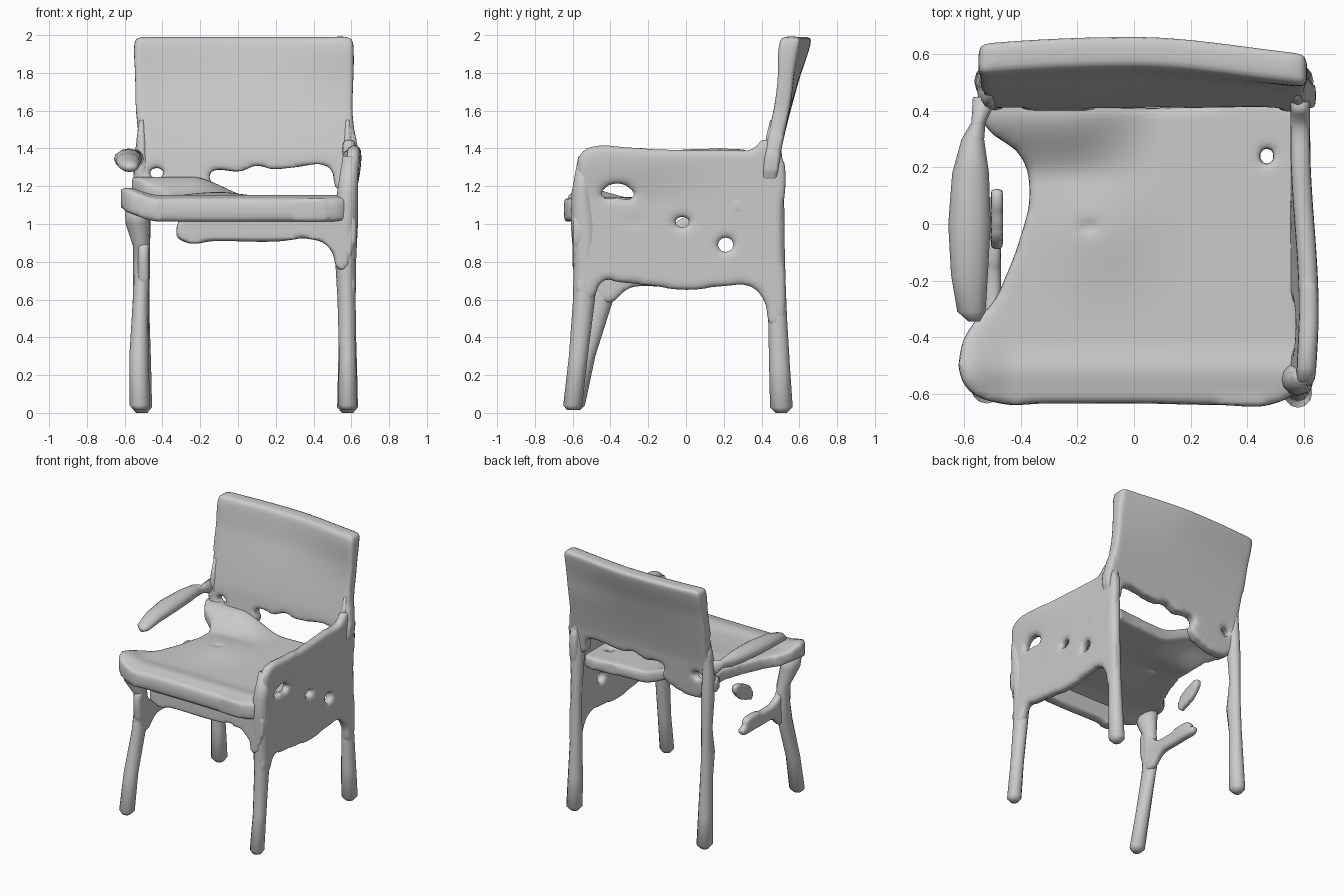
import bpy, bmesh, math
from mathutils import Vector


def add(name, mesh):
    ob = bpy.data.objects.new(name, mesh)
    bpy.context.collection.objects.link(ob)
    return ob


def baked(ob):
    dg = bpy.context.evaluated_depsgraph_get()
    dg.update()
    me = bpy.data.meshes.new_from_object(ob.evaluated_get(dg))
    bpy.data.objects.remove(ob)
    return me


def smooth(me):
    for p in me.polygons:
        p.use_smooth = True


def plate(name, outlines, half, warp):
    """Soft slab from a closed outline plus holes; warp places (a, b, t) in space."""
    cu = bpy.data.curves.new(name + "_outline", 'CURVE')
    cu.dimensions, cu.fill_mode, cu.extrude, cu.resolution_u = '2D', 'BOTH', half, 5
    for pts in outlines:
        sp = cu.splines.new('BEZIER')
        sp.bezier_points.add(len(pts) - 1)
        sp.use_cyclic_u = True
        for bp, (a, b) in zip(sp.bezier_points, pts):
            bp.co = (a, b, 0)
            bp.handle_left_type = bp.handle_right_type = 'AUTO'
    me = baked(add(name + "_outline", cu))
    bm = bmesh.new()
    bm.from_mesh(me)
    bmesh.ops.remove_doubles(bm, verts=bm.verts, dist=1e-5)
    bm.to_mesh(me)
    bm.free()
    tmp = add(name + "_raw", me)
    rm = tmp.modifiers.new("remesh", 'REMESH')
    rm.mode, rm.voxel_size = 'VOXEL', 0.02
    sm = tmp.modifiers.new("soften", 'SMOOTH')
    sm.factor, sm.iterations = 0.5, 4
    me = baked(tmp)
    bm = bmesh.new()
    bm.from_mesh(me)
    for v in bm.verts:
        v.co = warp(*v.co)
    bmesh.ops.recalc_face_normals(bm, faces=bm.faces)
    bm.to_mesh(me)
    bm.free()
    me.name = name
    smooth(me)
    return add(name, me)


def limb(name, rings, axis='z', sides=12):
    """Loft of ellipses (x, y, z, r1, r2) stacked along z or y."""
    bm = bmesh.new()
    loops = []
    for x, y, z, r1, r2 in rings:
        ring = []
        for i in range(sides):
            a = 2 * math.pi * i / sides
            c, s = r1 * math.cos(a), r2 * math.sin(a)
            off = (c, s, 0) if axis == 'z' else (c, 0, s)
            ring.append(bm.verts.new(Vector((x, y, z)) + Vector(off)))
        loops.append(ring)
    for p, q in zip(loops, loops[1:]):
        for i in range(sides):
            j = (i + 1) % sides
            bm.faces.new((p[i], p[j], q[j], q[i]))
    bm.faces.new(loops[0])
    bm.faces.new(loops[-1])
    bmesh.ops.recalc_face_normals(bm, faces=bm.faces)
    me = bpy.data.meshes.new(name)
    bm.to_mesh(me)
    bm.free()
    smooth(me)
    return add(name, me)


def blob(a, b, ra, rb):
    return [(a + ra, b), (a, b + rb), (a - ra, b), (a, b - rb)]


def step(lo, hi, v):
    t = min(1, max(0, (v - lo) / (hi - lo)))
    return t * t * (3 - 2 * t)


# Backrest: leaning slab, ragged lower edge that joins the seat on the left
def back_warp(x, z, t):
    thick = 0.85 + 0.25 * step(1.75, 1.95, z)
    y = 0.46 + max(0, z - 1.38) * 0.2 - max(0, 1.38 - z) * 0.12
    y += 0.03 * (1 - (x / 0.6) ** 2) * step(1.4, 2, z) - 0.03 * step(0, 0.6, x) * step(1.6, 2, z)
    return Vector((x, y + t * thick, z))


plate("backrest", [
    [(-0.55, 1.94), (-0.545, 1.975), (-0.515, 1.99), (-0.45, 1.99), (0, 1.99), (0.5, 1.99), (0.58, 1.99),
     (0.605, 1.975), (0.612, 1.93), (0.605, 1.6), (0.605, 1.2),
     (0.53, 1.18), (0.485, 1.3), (0.3, 1.3), (0.18, 1.29), (0.1, 1.31), (0.02, 1.28), (-0.16, 1.26),
     (-0.13, 1.2), (-0.2, 1.13), (-0.5, 1.13), (-0.53, 1.3), (-0.525, 1.43), (-0.54, 1.6), (-0.545, 1.8)],
    blob(-0.43, 1.27, 0.045, 0.03)], 0.05, back_warp)


# Seat: thin pan with thick front edge and a bite out of the left side
def seat_warp(x, y, t):
    z = 1.095 + 0.03 * math.exp(-((x + 0.12) ** 2 + y * y) / 0.04)
    z += 0.04 * step(0.42, 0.6, -x) * step(0.25, 0.5, -y) - 0.02 * step(0.5, 0.62, -y)
    z += 0.11 * step(0.15, 0.4, y) * step(-0.1, 0.25, -x)
    return Vector((x, y, z + t * (1 + 0.4 * step(0.4, 0.56, -y))))


plate("seat", [
    [(-0.56, -0.34), (-0.615, -0.45), (-0.6, -0.57), (-0.5, -0.63), (-0.3, -0.635), (0, -0.635), (0.3, -0.64),
     (0.5, -0.635), (0.58, -0.58), (0.58, -0.3), (0.58, 0), (0.58, 0.4), (0.3, 0.42), (0, 0.41), (-0.4, 0.44),
     (-0.55, 0.46), (-0.52, 0.34), (-0.4, 0.24), (-0.37, 0.1), (-0.4, -0.04), (-0.46, -0.2), (-0.5, -0.28)],
    blob(0.47, 0.24, 0.03, 0.035), blob(-0.16, -0.01, 0.035, 0.025)], 0.045, seat_warp)

# Lip hanging under the front of the seat
plate("front_apron", [
    [(-0.33, 0.96), (-0.31, 0.915), (-0.1, 0.91), (0.2, 0.905), (0.38, 0.92), (0.48, 0.88), (0.55, 0.75),
     (0.59, 0.8), (0.59, 1.08), (0.2, 1.08), (-0.25, 1.08)]], 0.04,
    lambda x, z, t: Vector((x, -0.56 + t, z)))

# Right side panel with arched opening and small holes
plate("right_side_panel", [
    [(-0.585, 1.1), (-0.58, 1.25), (-0.56, 1.37), (-0.5, 1.41), (-0.3, 1.405), (-0.1, 1.395), (0.2, 1.395),
     (0.36, 1.4), (0.41, 1.45), (0.49, 1.4), (0.51, 1), (0.5, 0.45), (0.46, 0.45), (0.41, 0.6),
     (0.34, 0.67), (0.2, 0.67), (0, 0.65), (-0.2, 0.675), (-0.35, 0.69), (-0.44, 0.7),
     (-0.5, 0.6), (-0.56, 0.6), (-0.57, 0.8)],
    [(-0.45, 1.15), (-0.43, 1.19), (-0.36, 1.215), (-0.3, 1.19), (-0.27, 1.14), (-0.36, 1.14)],
    blob(-0.28, 1.01, 0.055, 0.025), blob(-0.02, 1.01, 0.05, 0.03), blob(0.21, 0.89, 0.045, 0.04)], 0.035,
    lambda y, z, t: Vector((0.588 + 0.03 * step(1.1, 1.35, z) * step(0.6, 0, abs(y + 0.3)) + t, y, z)))

# Left side: surviving scrap of lower panel on the front leg, and a loose flake
plate("left_panel_scrap", [
    [(-0.46, 0.92), (-0.36, 0.8), (-0.22, 0.77), (-0.05, 0.79), (0.02, 0.76), (-0.04, 0.73),
     (0.07, 0.71), (-0.1, 0.67), (-0.3, 0.66), (-0.42, 0.58), (-0.5, 0.7)]], 0.03,
    lambda y, z, t: Vector((-0.5 + t, y, z)))
plate("left_panel_flake", [[(-0.09, 0.91), (0.0, 0.92), (0.11, 1.0), (0.12, 1.07), (0.02, 1.05), (-0.07, 0.99)]],
      0.022, lambda y, z, t: Vector((-0.485 + t, y, z)))

# Left armrest, tapering to the backrest
limb("left_armrest", [
    (-0.565, -0.345, 1.30, 0.02, 0.015), (-0.575, -0.31, 1.305, 0.05, 0.03), (-0.582, -0.18, 1.33, 0.065, 0.045),
    (-0.582, 0, 1.345, 0.075, 0.05), (-0.578, 0.18, 1.35, 0.065, 0.05), (-0.57, 0.3, 1.35, 0.04, 0.045),
    (-0.55, 0.36, 1.345, 0.025, 0.03), (-0.525, 0.45, 1.34, 0.045, 0.06)], axis='y')

# Legs
limb("front_right_leg", [
    (0.58, -0.6, 0.015, 0.03, 0.03), (0.58, -0.6, 0.04, 0.05, 0.05), (0.58, -0.57, 0.3, 0.045, 0.05),
    (0.575, -0.54, 0.6, 0.048, 0.058), (0.57, -0.53, 0.8, 0.055, 0.065), (0.57, -0.535, 1.0, 0.065, 0.075),
    (0.58, -0.55, 1.17, 0.055, 0.055), (0.595, -0.54, 1.36, 0.04, 0.03)])
limb("front_left_leg", [
    (-0.52, -0.59, 0.015, 0.03, 0.03), (-0.52, -0.585, 0.04, 0.055, 0.05), (-0.525, -0.53, 0.3, 0.05, 0.05),
    (-0.515, -0.45, 0.6, 0.042, 0.065), (-0.51, -0.43, 0.75, 0.045, 0.06), (-0.51, -0.44, 0.88, 0.045, 0.055),
    (-0.53, -0.49, 1.0, 0.065, 0.08), (-0.54, -0.5, 1.1, 0.06, 0.09)])
for name, x, fwd in (("back_right_leg", 0.58, 0), ("back_left_leg", -0.51, 0.02)):
    limb(name, [
        (x, 0.505, 0.0, 0.03, 0.03), (x, 0.505, 0.03, 0.055, 0.06), (x, 0.495, 0.25, 0.05, 0.055),
        (x, 0.485, 0.5, 0.042, 0.05), (x, 0.485 - fwd, 0.7, 0.04, 0.042 + fwd), (x, 0.48, 0.9, 0.038, 0.042),
        (x, 0.47, 1.1, 0.045, 0.05), (x, 0.455, 1.3, 0.042, 0.055), (x, 0.46, 1.42, 0.03, 0.045),
        (x, 0.475, 1.55, 0.015, 0.03)])
